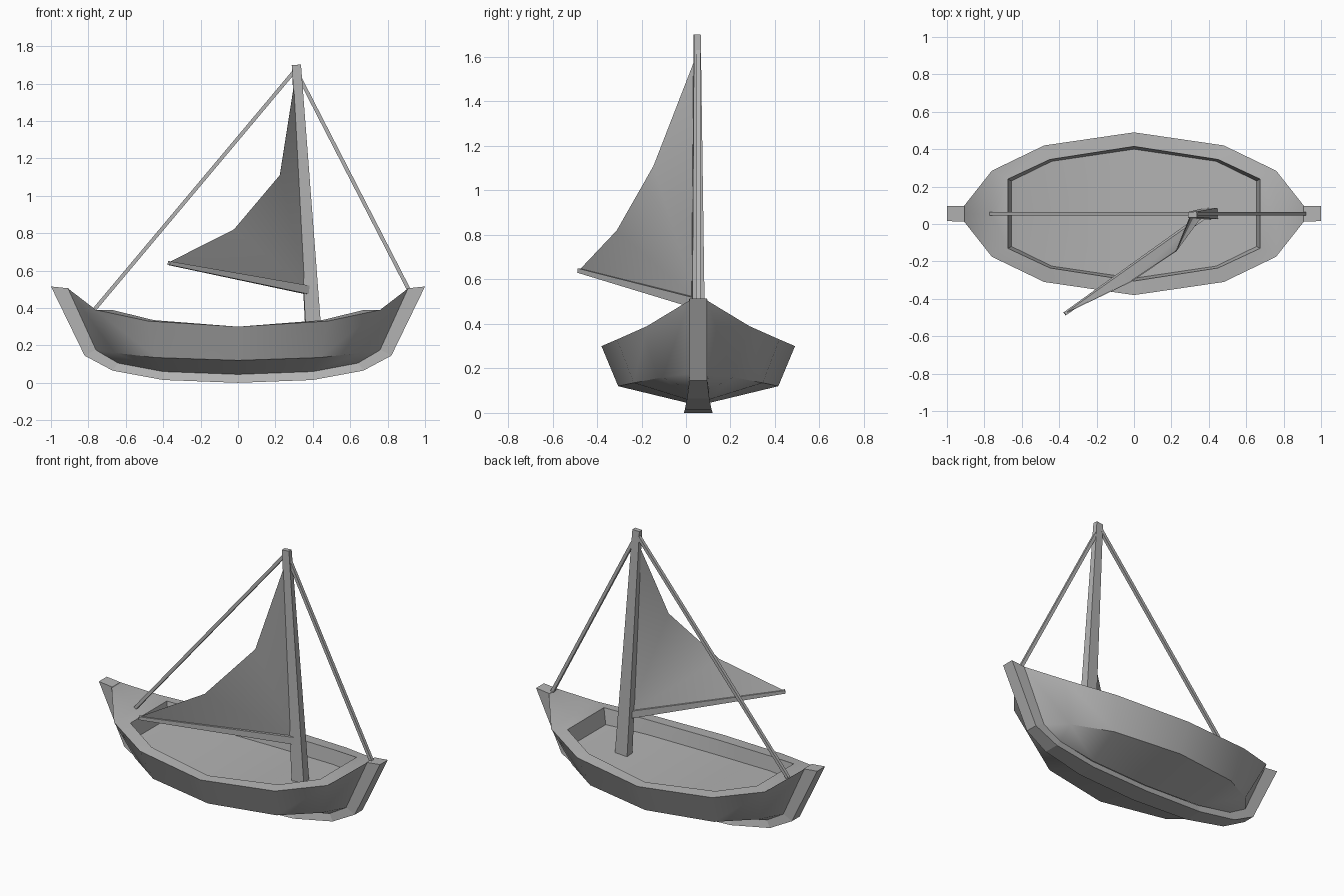
import bpy, bmesh, math
from mathutils import Vector

if "Cube" in bpy.data.objects:
    bpy.data.objects.remove(bpy.data.objects["Cube"])

CY = 0.055  # centre line of the boat in y

# One mid grey for the whole boat
GREY = bpy.data.materials.new("grey")
GREY.diffuse_color = (.45, .45, .45, 1)
GREY.use_nodes = True
GREY.node_tree.nodes["Principled BSDF"].inputs["Base Color"].default_value = GREY.diffuse_color


def add_object(name, bm, smooth=0, y=0.0):
    me = bpy.data.meshes.new(name)
    bm.to_mesh(me)
    bm.free()
    me.materials.append(GREY)
    ob = bpy.data.objects.new(name, me)
    bpy.context.collection.objects.link(ob)
    ob.location.y = y
    if smooth:
        bpy.ops.object.select_all(action='DESELECT')
        ob.select_set(True)
        bpy.context.view_layer.objects.active = ob
        bpy.ops.object.shade_smooth_by_angle(angle=math.radians(smooth))
    return ob


def loft(name, rings, y=0.0):
    """Join equal rings of points into a capped solid."""
    bm = bmesh.new()
    rv = [[bm.verts.new(p) for p in r] for r in rings]
    n = len(rv[0])
    for a, b in zip(rv, rv[1:]):
        for i in range(n):
            j = (i + 1) % n
            bm.faces.new((a[i], a[j], b[j], b[i]))
    bm.faces.new(rv[0])
    bm.faces.new(rv[-1])
    bmesh.ops.recalc_face_normals(bm, faces=bm.faces)
    return add_object(name, bm, y=y)


def beam(name, a, b, size_a, size_b):
    """Tapered square bar; sizes are (sideways, in-plane) half widths."""
    a, b = Vector(a), Vector(b)
    d = (b - a).normalized()
    u = d.cross(Vector((0, 0, 1))).normalized()
    v = u.cross(d)
    corners = ((-1, -1), (1, -1), (1, 1), (-1, 1))
    return loft(name, [[p + u * s[0] * i + v * s[1] * j for i, j in corners]
                       for p, s in ((a, size_a), (b, size_b))])


# Hull: one quarter, mirrored in x and y
keel_line = [(0, .05, .045), (.4, .05, .06), (.64, .045, .105)]
chine = [(0, .36, .12), (.44, .29, .135), (.66, .16, .16)]
rim = [(0, .435, .30), (.48, .365, .33), (.76, .23, .39)]
inner = [(0, .36, .30), (.45, .29, .335), (.675, .185, .39)]
deck = [(0, .345, .21), (.44, .28, .245), (.655, .175, .29)]
middle = [(x, 0, z) for x, _, z in deck]

bm = bmesh.new()
K, C, R, I, D, M = rows = [[bm.verts.new(p) for p in r]
                           for r in (keel_line, chine, rim, inner, deck, middle)]
for a, b in zip(rows, rows[1:]):
    for i in range(2):
        bm.faces.new((a[i], a[i + 1], b[i + 1], b[i]))
foot = bm.verts.new((.76, .04, .175))
tip = bm.verts.new((.91, .04, .505))
tip_mid = bm.verts.new((.91, 0, .505))
rim_mid = bm.verts.new((.76, 0, .39))
inner_mid = bm.verts.new((.675, 0, .39))
for f in ((K[2], foot, C[2]), (C[2], foot, tip, R[2]), (R[2], tip, tip_mid, rim_mid),
          (I[2], R[2], rim_mid, inner_mid), (D[2], I[2], inner_mid, M[2])):
    bm.faces.new(f)
bmesh.ops.recalc_face_normals(bm, faces=bm.faces)
bm.normal_update()
if M[0].link_faces[0].normal.z < 0:
    bmesh.ops.reverse_faces(bm, faces=bm.faces)
hull = add_object("hull", bm, smooth=40, y=CY)
mod = hull.modifiers.new("mirror", 'MIRROR')
mod.use_axis = (True, True, False)

# Keel running up into both stems: outer x, z, half width, then inner x, z
half = [(0, .0, .065, 0, .05), (.4, .015, .06, .4, .065), (.67, .065, .05, .64, .11),
        (.82, .145, .04, .755, .18), (1.0, .515, .04, .905, .505)]
stations = [(-a, b, c, -d, e) for a, b, c, d, e in half[:0:-1]] + half
loft("keel", [[(ox, -w, oz), (ox, w, oz), (ix, .041, iz), (ix, -.041, iz)]
              for ox, oz, w, ix, iz in stations], y=CY)

# Mast, boom and stays
beam("mast", (.406, CY, .225), (.312, CY - .005, 1.70), (.03, .042), (.015, .024))
beam("boom", (.37, .04, .497), (-.37, -.48, .64), (.018, .023), (.01, .01))
beam("front_stay", (.32, CY, 1.65), (.912, CY, .50), (.01, .01), (.01, .01))
beam("back_stay", (.305, CY, 1.67), (-.765, CY, .395), (.01, .01), (.01, .01))

# Sail: triangles fanned from the foot of the mast edge to the free edge
bm = bmesh.new()
corner = bm.verts.new((.365, .045, .51))
edge = [bm.verts.new(p) for p in ((-.36, -.473, .648), (-.02, -.31, .82),
                                  (.225, -.145, 1.11), (.302, .045, 1.60))]
for a, b in zip(edge, edge[1:]):
    bm.faces.new((corner, b, a))
sail = add_object("sail", bm, smooth=60)
mod = sail.modifiers.new("thickness", 'SOLIDIFY')
mod.thickness = 0.004
mod.offset = 0
mod.use_rim = False
